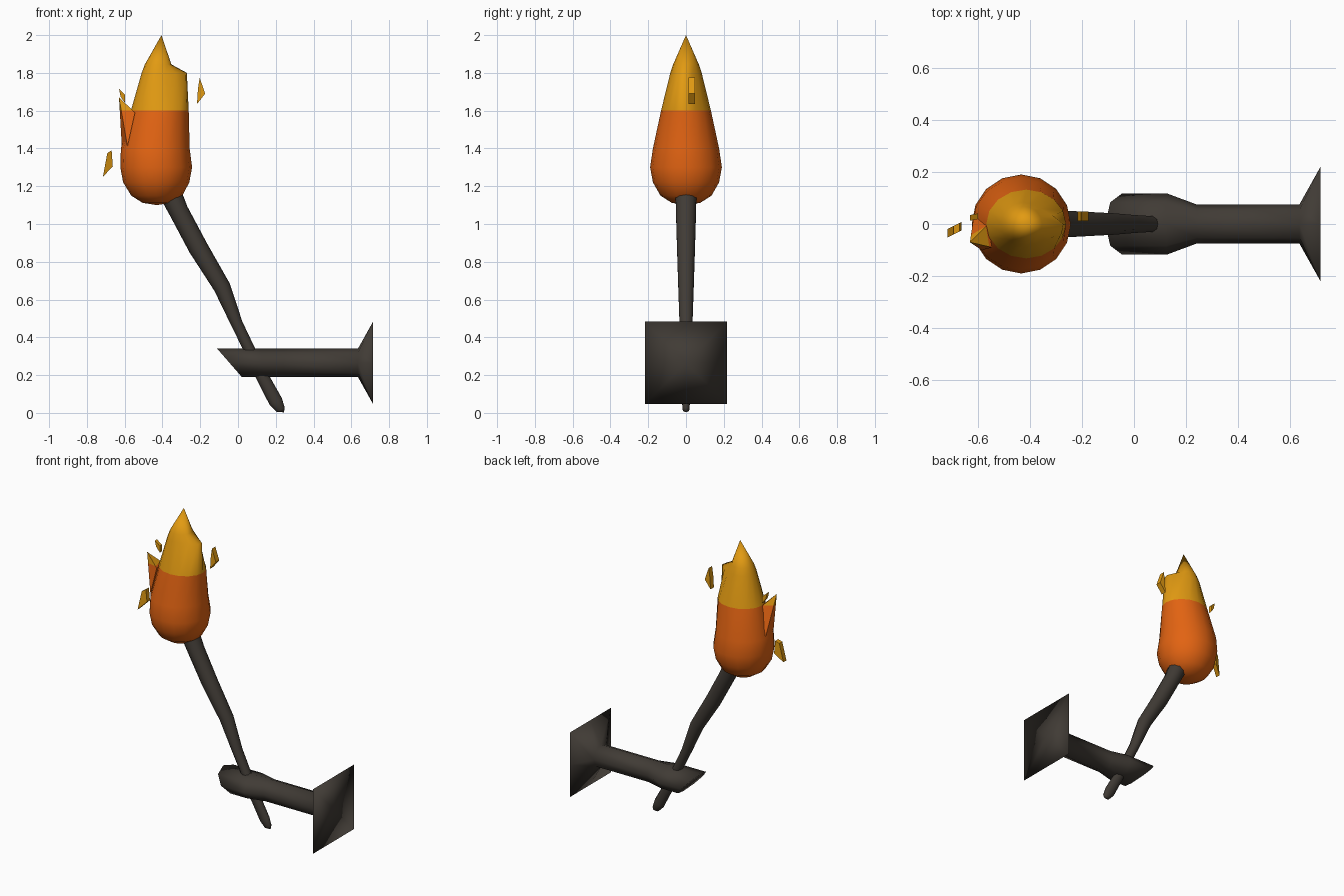
import bpy, bmesh, math
from mathutils import Vector

if "Cube" in bpy.data.objects:
    bpy.data.objects.remove(bpy.data.objects["Cube"])


def material(name, colour):
    m = bpy.data.materials.new(name)
    m.diffuse_color = (*colour, 1)
    m.use_nodes = True
    m.node_tree.nodes["Principled BSDF"].inputs["Base Color"].default_value = m.diffuse_color
    return m


ORANGE = material("flame orange", (0.76, 0.125, 0.006))
YELLOW = material("flame yellow", (0.76, 0.325, 0.006))
GREY = material("dark iron", (0.052, 0.044, 0.036))


def loft(bm, rings, start=None, end=None):
    """Skin a row of rings, closing each end to a centre point."""
    rows = [[bm.verts.new(p) for p in ring] for ring in rings]
    n = len(rows[0])
    for a, b in zip(rows, rows[1:]):
        for i in range(n):
            j = (i + 1) % n
            bm.faces.new((a[i], a[j], b[j], b[i]))
    for row, ring, tip in ((rows[0], rings[0], start), (rows[-1], rings[-1], end)):
        c = bm.verts.new(tip or sum(ring, Vector()) / n)
        for i in range(n):
            bm.faces.new((c, row[i], row[(i + 1) % n]))


def finish(name, bm, mats, angle=None):
    bmesh.ops.recalc_face_normals(bm, faces=bm.faces[:])
    me = bpy.data.meshes.new(name)
    bm.to_mesh(me)
    bm.free()
    ob = bpy.data.objects.new(name, me)
    bpy.context.collection.objects.link(ob)
    for m in mats:
        me.materials.append(m)
    if angle:
        bpy.ops.object.select_all(action='DESELECT')
        ob.select_set(True)
        bpy.context.view_layer.objects.active = ob
        bpy.ops.object.shade_smooth_by_angle(angle=math.radians(angle))
    return ob


def angles(n):
    return [2 * math.pi * i / n for i in range(n)]


# Flame: rings of (z, centre x, x radius, y radius, side tongue bulge)
bm = bmesh.new()
profile = [(1.112, -.43, .075, .075, 0), (1.15, -.43, .135, .135, 0),
           (1.22, -.433, .175, .175, 0), (1.30, -.433, .19, .19, 0),
           (1.40, -.438, .182, .175, 0), (1.60, -.414, .153, .132, 0),
           (1.80, -.425, .085, .083, .075), (1.845, -.423, .07, .068, 0)]
rings = []
for z, cx, rx, ry, bulge in profile:
    rings.append([Vector((cx + rx * math.cos(a)
                          + bulge * max(0, math.cos(a + .2)) ** 4,
                          ry * math.sin(a), z)) for a in angles(16)])
loft(bm, rings, (-.43, 0, 1.10), (-.405, 0, 2.0))

# Small tongue on the left of the flame
base = [Vector(p) for p in ((-.615, .03, 1.41), (-.585, -.1, 1.41),
                            (-.545, -.09, 1.59), (-.56, 0, 1.59))]
loft(bm, [base], None, (-.63, -.07, 1.67))

# Colour split: yellow tips above a level cut
bmesh.ops.bisect_plane(bm, geom=bm.verts[:] + bm.edges[:] + bm.faces[:],
                       plane_co=(0, 0, 1.6), plane_no=(0, 0, 1))
for f in bm.faces:
    f.material_index = int(f.calc_center_median().z > 1.6)
finish("flame", bm, [ORANGE, YELLOW], 50)

# Handle: path of (x, z, in-plane radius, y radius)
path = [(-.352, 1.15, .058, .058), (-.315, 1.07, .052, .056),
        (-.21, .873, .052, .05), (-.085, .667, .045, .043),
        (-.005, .47, .031, .036), (.058, .34, .03, .032),
        (.13, .19, .034, .028), (.20, .06, .037, .022), (.226, .017, .024, .018)]
bm = bmesh.new()
rings = []
for i, (x, z, r, ry) in enumerate(path):
    p, q = path[max(i - 1, 0)], path[min(i + 1, len(path) - 1)]
    t = Vector((q[0] - p[0], 0, q[1] - p[1])).normalized()
    side = Vector((-t.z, 0, t.x))
    rings.append([Vector((x, 0, z)) + side * r * math.cos(a)
                  + Vector((0, ry * math.sin(a), 0)) for a in angles(10)])
loft(bm, rings, None, (.244, 0, .003))
finish("handle", bm, [GREY], 50)

# Wall holder: slanted wide cup, straight arm, square wall plate
bm = bmesh.new()
rings = []
for x, ry, slant in ((-.045, .118, .87), (.125, .118, 0), (.24, .075, 0), (.635, .075, 0)):
    ring = []
    for a in angles(8):
        dz = .075 * math.sin(a)
        ring.append(Vector((x - slant * dz, ry * math.cos(a), .265 + dz)))
    rings.append(ring)
plate = []
for a in angles(8):
    c, s = math.cos(a), math.sin(a)
    k = .218 / max(abs(c), abs(s))
    plate.append(Vector((.715, c * k, .265 + s * k)))
loft(bm, rings + [plate])
finish("wall_holder", bm, [GREY], 180)


# Sparks: thin slabs from an x-z outline, skewed in y
def spark(name, outline, y, half, skew):
    bm = bmesh.new()
    mid = sum(p[0] for p in outline) / len(outline)
    rings = [[Vector((x, y + (x - mid) * skew + s * half, z)) for x, z in outline]
             for s in (-1, 1)]
    loft(bm, rings)
    finish(name, bm, [YELLOW])


spark("spark_low_left", [(-.692, 1.375), (-.669, 1.39), (-.663, 1.305), (-.715, 1.25)],
      -.02, .016, .5)
spark("spark_high_left", [(-.63, 1.715), (-.598, 1.685), (-.598, 1.64), (-.622, 1.675)],
      .027, .011, .2)
spark("spark_right", [(-.203, 1.775), (-.174, 1.69), (-.217, 1.635), (-.212, 1.715)],
      .03, .018, 0)
